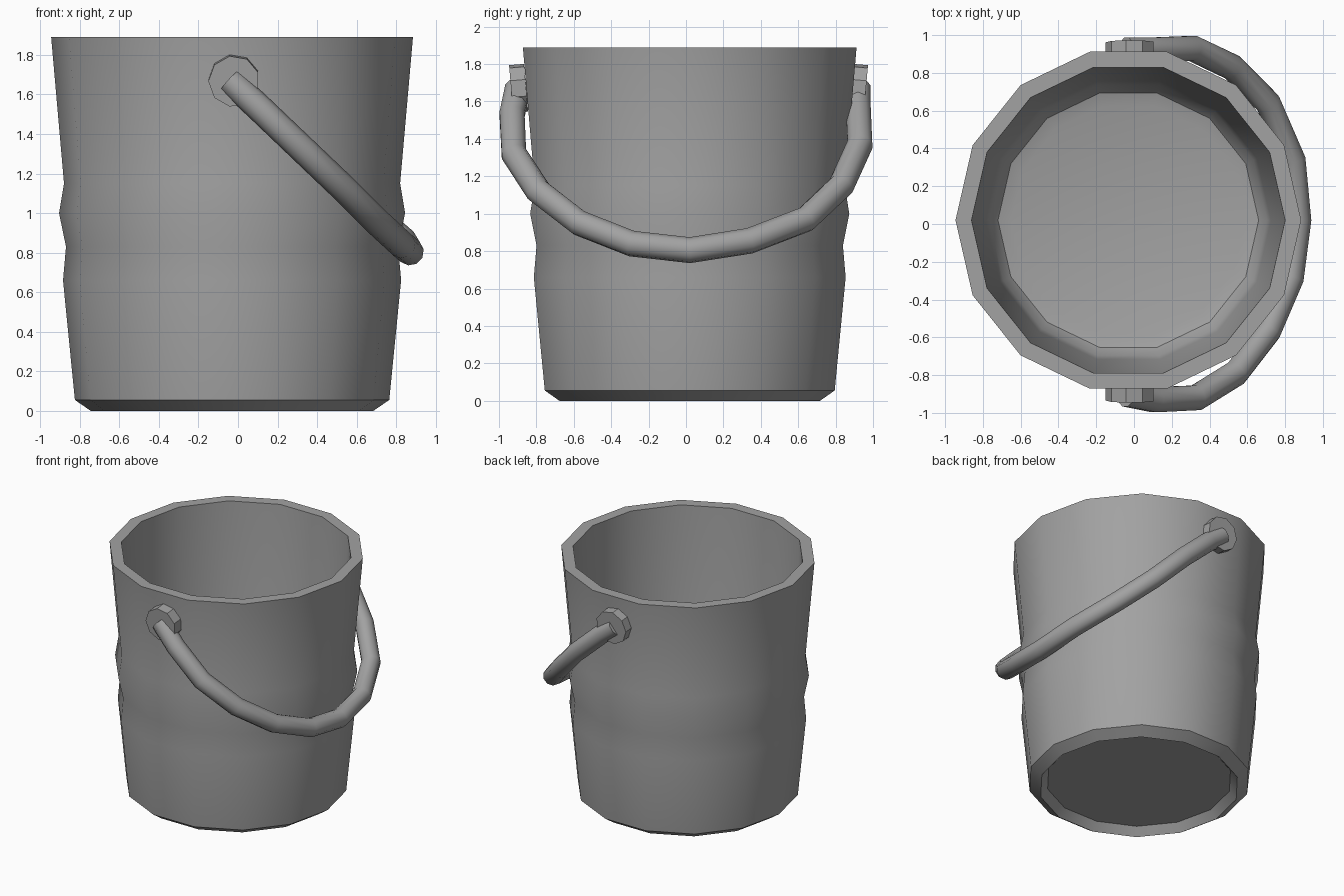
import bpy, bmesh, math
from mathutils import Vector, Matrix

cube = bpy.data.objects.get("Cube")
if cube:
    bpy.data.objects.remove(cube, do_unlink=True)

CENTRE = Vector((-0.03, 0.02, 0))

metal = bpy.data.materials.new("grey_metal")
metal.use_nodes = True
GREY = (0.36, 0.36, 0.36, 1)
metal.diffuse_color = GREY
metal.node_tree.nodes["Principled BSDF"].inputs["Base Color"].default_value = GREY


def finish(name, bm, angle):
    """Turn a bmesh into a shaded, named object."""
    bmesh.ops.recalc_face_normals(bm, faces=bm.faces)
    mesh = bpy.data.meshes.new(name)
    bm.to_mesh(mesh)
    bm.free()
    mesh.materials.append(metal)
    obj = bpy.data.objects.new(name, mesh)
    bpy.context.collection.objects.link(obj)
    bpy.ops.object.select_all(action='DESELECT')
    obj.select_set(True)
    bpy.context.view_layer.objects.active = obj
    bpy.ops.object.shade_smooth_by_angle(angle=math.radians(angle))
    return obj


def skin(bm, rings):
    """Bridge successive rings and cap both ends."""
    for a, b in zip(rings, rings[1:]):
        n = len(a)
        for i in range(n):
            j = (i + 1) % n
            bm.faces.new((a[i], a[j], b[j], b[i]))
    bm.faces.new(rings[0])
    bm.faces.new(rings[-1])


# Bucket: recessed underside, chamfered foot, bulging wall, rim, rounded inside
profile = [(0.665, 0.06), (0.715, 0), (0.795, 0.055), (0.855, 0.66),
           (0.84, 0.83), (0.875, 1.0), (0.85, 1.15), (0.915, 1.89),
           (0.83, 1.89), (0.755, 0.3), (0.735, 0.2), (0.69, 0.14), (0.62, 0.12)]
SIDES = 14
bm = bmesh.new()
rings = []
for r, z in profile:
    rings.append([bm.verts.new(CENTRE + Vector((r * math.cos(t), r * math.sin(t), z)))
                  for t in (math.tau * i / SIDES for i in range(SIDES))])
skin(bm, rings)
finish("bucket", bm, 35)

# Handle mounts: short discs tilted to follow the tapered wall
for name, y, side in (("front_mount", -0.895, -1), ("back_mount", 0.922, 1)):
    bm = bmesh.new()
    place = (Matrix.Translation((-0.02, y, 1.67))
             @ Matrix.Rotation(side * math.radians(-90 - 5), 4, 'X')
             @ Matrix.Rotation(math.radians(10), 4, 'Z'))
    bmesh.ops.create_cone(bm, cap_ends=True, segments=9, radius1=0.13,
                          radius2=0.13, depth=0.08, matrix=place)
    finish(name, bm, 20)

# Handle: round tube swept along the hanging arc
path = [Vector(p) for p in (
    (-0.04, -0.90, 1.67), (0.11, -0.93, 1.53), (0.33, -0.92, 1.32),
    (0.54, -0.79, 1.12), (0.71, -0.57, 0.95), (0.83, -0.29, 0.84),
    (0.87, 0.02, 0.805), (0.84, 0.34, 0.855), (0.71, 0.64, 0.97),
    (0.52, 0.83, 1.15), (0.31, 0.93, 1.37), (0.08, 0.92, 1.58),
    (-0.04, 0.92, 1.67))]
TUBE, STEPS = 0.07, 10
normal = Vector((0.69, 0, 0.72))
bm = bmesh.new()
rings = []
for i, p in enumerate(path):
    tangent = (path[min(i + 1, len(path) - 1)] - path[max(i - 1, 0)]).normalized()
    u = (normal - tangent * normal.dot(tangent)).normalized()
    v = tangent.cross(u)
    rings.append([bm.verts.new(p + TUBE * (u * math.cos(t) + v * math.sin(t)))
                  for t in (math.tau * k / STEPS for k in range(STEPS))])
skin(bm, rings)
finish("handle", bm, 50)
